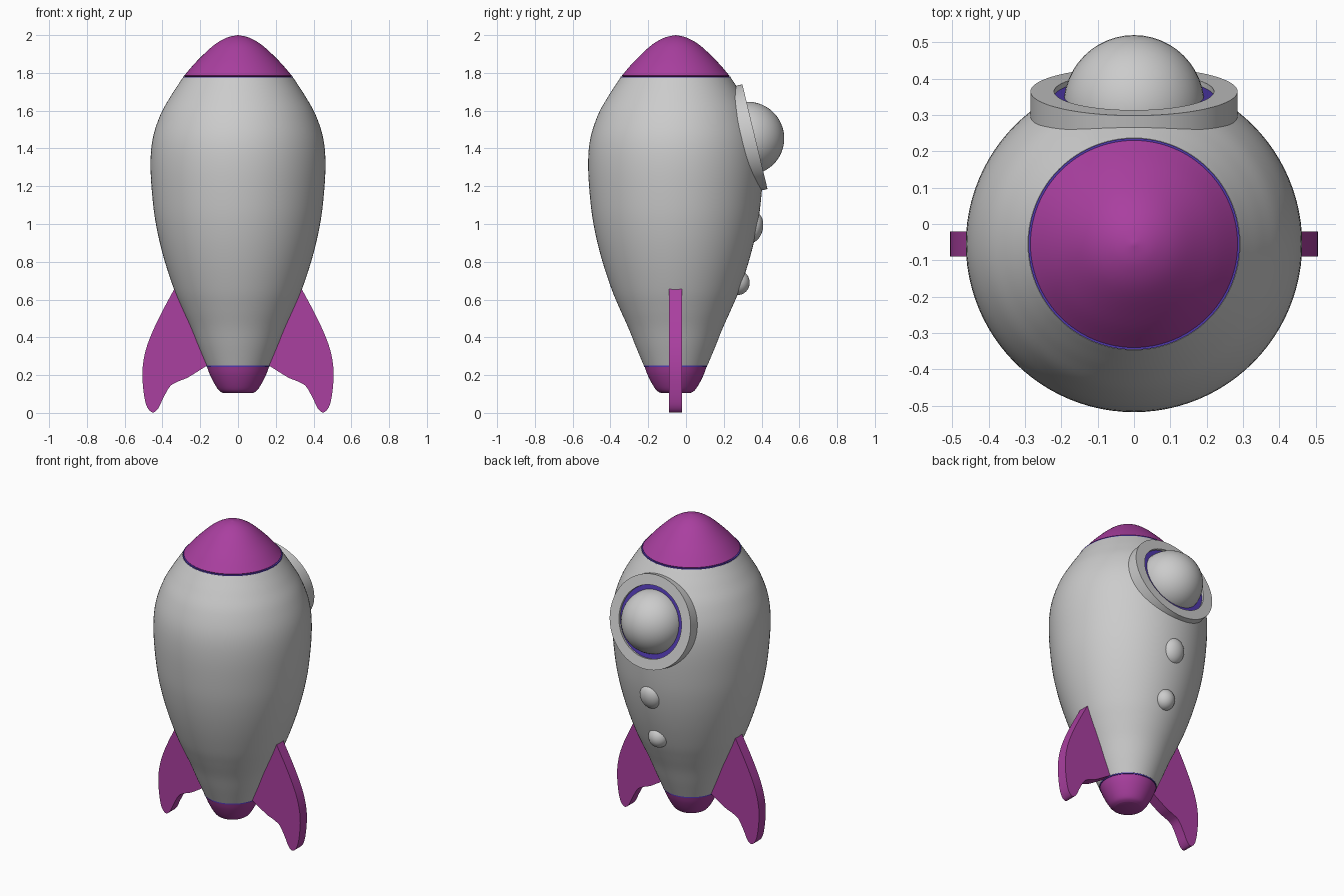
import bpy, bmesh, math
from mathutils import Vector, Matrix

if "Cube" in bpy.data.objects:
    bpy.data.objects.remove(bpy.data.objects["Cube"])

AXIS_Y = -0.055


def material(name, rgb):
    m = bpy.data.materials.new(name)
    m.diffuse_color = (*rgb, 1)
    m.use_nodes = True
    m.node_tree.nodes["Principled BSDF"].inputs["Base Color"].default_value = m.diffuse_color
    return m


MAGENTA = material("magenta", (0.40, 0.05, 0.35))
BLUE = material("blue", (0.08, 0.04, 0.42))


def smooth_curve(pts, steps=5, closed=False):
    """Catmull-Rom curve through 2D points."""
    n = len(pts)
    get = lambda i: Vector(pts[i % n] if closed else pts[min(max(i, 0), n - 1)])
    out = []
    for i in range(n if closed else n - 1):
        a, b, c, d = (get(i + k) for k in (-1, 0, 1, 2))
        for s in range(steps):
            t = s / steps
            out.append(0.5 * (2 * b + (c - a) * t + (2 * a - 5 * b + 4 * c - d) * t * t
                              + (3 * b - a - 3 * c + d) * t ** 3))
    return out if closed else out + [get(n - 1)]


def finish(name, bm, mat=None, angle=35):
    bmesh.ops.recalc_face_normals(bm, faces=bm.faces)
    mesh = bpy.data.meshes.new(name)
    bm.to_mesh(mesh)
    bm.free()
    ob = bpy.data.objects.new(name, mesh)
    bpy.context.collection.objects.link(ob)
    if mat:
        mesh.materials.append(mat)
    bpy.ops.object.select_all(action='DESELECT')
    ob.select_set(True)
    bpy.context.view_layer.objects.active = ob
    bpy.ops.object.shade_smooth_by_angle(angle=math.radians(angle))
    return ob


def lathe(name, profile, mat=None, matrix=Matrix.Translation((0, AXIS_Y, 0)), loop=False, sides=96):
    """Spin an (r, z) profile about local z."""
    bm = bmesh.new()
    vs = [bm.verts.new((max(r, 0), 0, z)) for r, z in profile]
    pairs = list(zip(vs, vs[1:])) + ([(vs[-1], vs[0])] if loop else [])
    es = [bm.edges.new(p) for p in pairs]
    bmesh.ops.spin(bm, geom=vs + es, cent=(0, 0, 0), axis=(0, 0, 1),
                   angle=2 * math.pi, steps=sides)
    bmesh.ops.remove_doubles(bm, verts=bm.verts, dist=1e-5)
    bm.transform(matrix)
    return finish(name, bm, mat)


def disc(name, r, z0, z1, mat=None, **kw):
    return lathe(name, [(0, z0), (r, z0), (r, z1), (0, z1)], mat, **kw)


def ball(name, centre, radii, tilt=0):
    bm = bmesh.new()
    bmesh.ops.create_uvsphere(bm, u_segments=48, v_segments=24, radius=1)
    bm.transform(Matrix.Translation(centre) @ Matrix.Rotation(tilt, 4, 'X')
                 @ Matrix.Diagonal((*radii, 1)))
    return finish(name, bm)


# Hull
hull = smooth_curve([(0.168, 0.25), (0.21, 0.35), (0.25, 0.45), (0.295, 0.55), (0.337, 0.65),
                     (0.387, 0.8), (0.425, 0.95), (0.449, 1.1), (0.463, 1.3), (0.452, 1.45),
                     (0.41, 1.58), (0.357, 1.675), (0.312, 1.745), (0.292, 1.775)])
body = lathe("hull", [(0, 0.25)] + hull + [(0, 1.775)])

# Nose cone, nozzle and the thin blue seams beside them
nose = smooth_curve([(0.285, 1.785), (0.22, 1.86), (0.13, 1.945), (0.06, 1.986), (0, 2.0)])
lathe("nose_cone", [(0, 1.78), (0.28, 1.78)] + nose, MAGENTA)
nozzle = smooth_curve([(0.075, 0.104), (0.1, 0.118), (0.125, 0.155), (0.15, 0.205), (0.164, 0.245)])
lathe("nozzle", [(0, 0.104)] + nozzle + [(0, 0.245)], MAGENTA)
disc("nose_seam", 0.291, 1.770, 1.781, BLUE)
disc("nozzle_seam", 0.167, 0.243, 0.254, BLUE)

# Window, tilted on the back of the hull
window = Matrix.Translation((0, 0.365, 1.4625)) @ Matrix.Rotation(math.radians(-76.5), 4, 'X')
cutter = disc("window_cutter", 0.25, -0.06, 0.3, matrix=window)
cutter.hide_render = True
bpy.context.view_layer.objects.active = body
cut = body.modifiers.new("window_recess", 'BOOLEAN')
cut.operation, cut.solver, cut.object = 'DIFFERENCE', 'EXACT', cutter
bpy.ops.object.modifier_apply(modifier=cut.name)
bpy.data.objects.remove(cutter)
lathe("window_frame", [(0.22, 0), (0.285, 0), (0.285, -0.12), (0.22, -0.12)],
      matrix=window, loop=True)
disc("window_seam", 0.221, -0.06, -0.015, BLUE, matrix=window)
ball("window_dome", window @ Vector((0, 0, -0.04)), (0.194, 0.194, 0.194))

# Two buttons under the window
ball("upper_button", (0, 0.357, 0.98), (0.07, 0.05, 0.08), math.radians(-13))
ball("lower_button", (0, 0.274, 0.69), (0.063, 0.063, 0.066))

# Side fins
outer = smooth_curve([(0.335, 0.66), (0.42, 0.50), (0.48, 0.36), (0.505, 0.24), (0.502, 0.13),
                      (0.485, 0.04), (0.455, 0.003), (0.425, 0.02), (0.395, 0.08), (0.36, 0.14),
                      (0.32, 0.165), (0.27, 0.185), (0.22, 0.215), (0.165, 0.25)])
outline = outer + [Vector((0.15, 0.28)), Vector((0.29, 0.62))]
for side, sx in (("left", -1), ("right", 1)):
    bm = bmesh.new()
    face = bm.faces.new([bm.verts.new((sx * x, AXIS_Y - 0.034, z)) for x, z in outline])
    ext = bmesh.ops.extrude_face_region(bm, geom=[face])
    bmesh.ops.translate(bm, vec=(0, 0.068, 0),
                        verts=[g for g in ext["geom"] if isinstance(g, bmesh.types.BMVert)])
    finish(side + "_fin", bm, MAGENTA)
